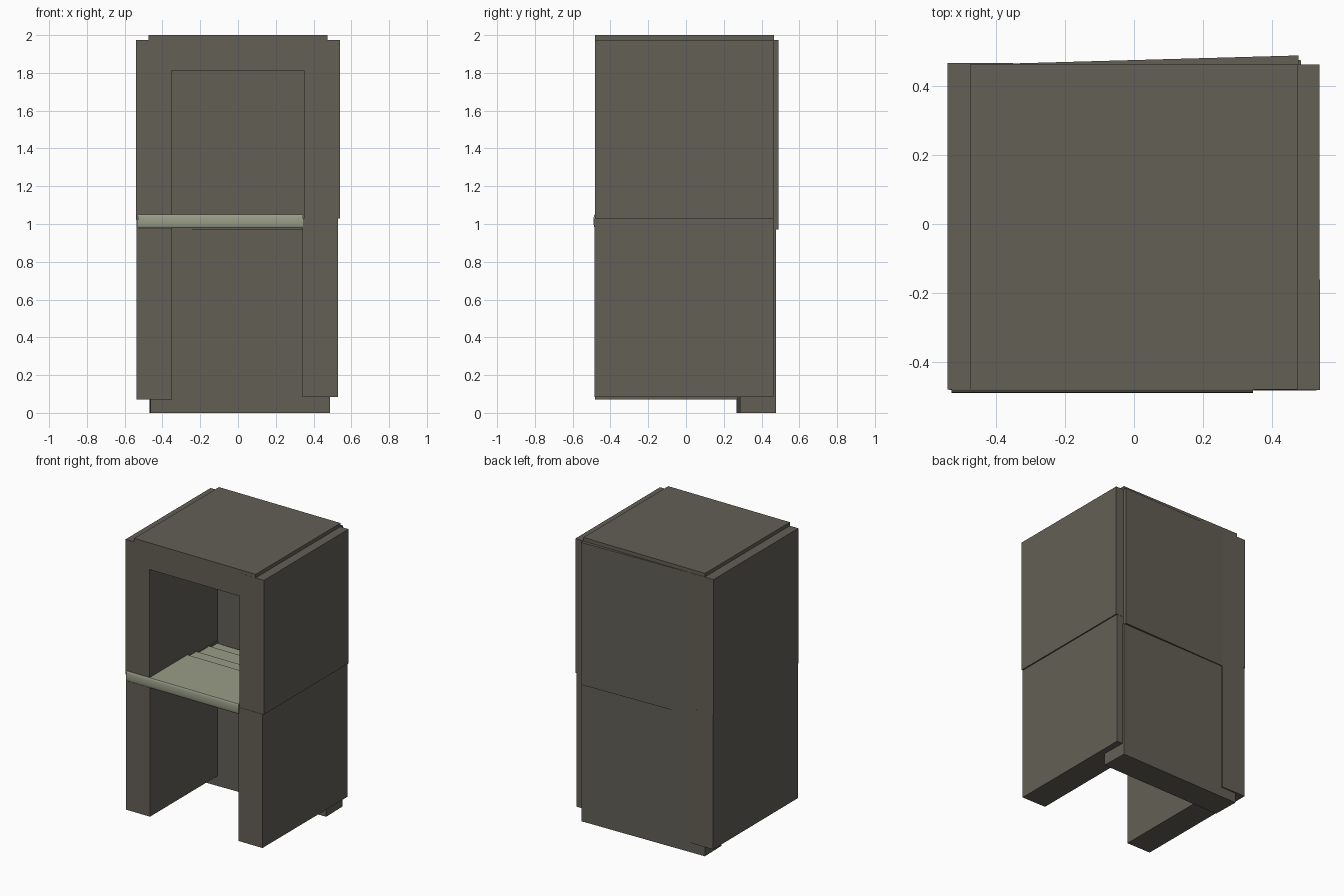
import bpy, bmesh, math

if "Cube" in bpy.data.objects:
    bpy.data.objects.remove(bpy.data.objects["Cube"])


def material(name, rgb):
    m = bpy.data.materials.new(name)
    m.diffuse_color = (*rgb, 1)
    m.use_nodes = True
    m.node_tree.nodes["Principled BSDF"].inputs["Base Color"].default_value = m.diffuse_color
    return m


STONE = material("grey brown stone", (0.125, 0.115, 0.092))
SHELF = material("pale sage", (0.32, 0.34, 0.245))


def finish(name, bm, mat):
    bmesh.ops.recalc_face_normals(bm, faces=bm.faces)
    me = bpy.data.meshes.new(name)
    bm.to_mesh(me)
    bm.free()
    me.materials.append(mat)
    ob = bpy.data.objects.new(name, me)
    bpy.context.collection.objects.link(ob)
    return ob


def block(name, x, y, z, turn=0.0):
    """Box from ranges, turned by some degrees about its own upright axis."""
    bm = bmesh.new()
    bmesh.ops.create_cube(bm, size=1)
    size = [b - a for a, b in (x, y, z)]
    bmesh.ops.scale(bm, vec=size, verts=bm.verts)
    ob = finish(name, bm, STONE)
    ob.location = [(a + b) / 2 for a, b in (x, y, z)]
    ob.rotation_euler.z = math.radians(turn)
    return ob


# side walls, two stacked slabs each
block("lower_left_wall", (-0.537, -0.35), (-0.482, 0.467), (0.07, 1.022), 0.1)
block("lower_right_wall", (0.342, 0.53), (-0.484, 0.462), (0.085, 1.028))
block("upper_left_wall", (-0.541, -0.353), (-0.48, 0.467), (1.022, 1.975))
block("upper_right_wall", (0.349, 0.539), (-0.482, 0.463), (1.028, 1.975), 0.1)

# roof slab
block("roof_slab", (-0.474, 0.475), (-0.481, 0.465), (1.812, 2.0))

# back slabs, slightly askew
block("lower_back_slab", (-0.466, 0.486), (0.277, 0.467), (0.0, 0.97), 1.1)
block("upper_back_slab", (-0.472, 0.48), (0.287, 0.476), (0.97, 1.974), 1.6)

# shelf: bulged front edge, with a top that steps down towards the back
profile = [(0.27, 0.98), (-0.483, 0.98)]
for i in range(1, 8):
    a = math.pi * i / 8
    profile.append((-0.483 - 0.007 * math.sin(a), 1.015 - 0.035 * math.cos(a)))
profile += [(-0.483, 1.05)]
top = 1.05
for y in (-0.06, 0.04, 0.18):
    profile += [(y, top), (y, top - 0.015)]
    top -= 0.015
profile.append((0.27, top))
bm = bmesh.new()
face = bm.faces.new([bm.verts.new((-0.53, y, z)) for y, z in profile])
ext = bmesh.ops.extrude_face_region(bm, geom=[face])
moved = [v for v in ext["geom"] if isinstance(v, bmesh.types.BMVert)]
bmesh.ops.translate(bm, vec=(0.875, 0, 0), verts=moved)
shelf = finish("shelf", bm, SHELF)
bpy.context.view_layer.objects.active = shelf
shelf.select_set(True)
bpy.ops.object.shade_smooth_by_angle(angle=math.radians(30))
